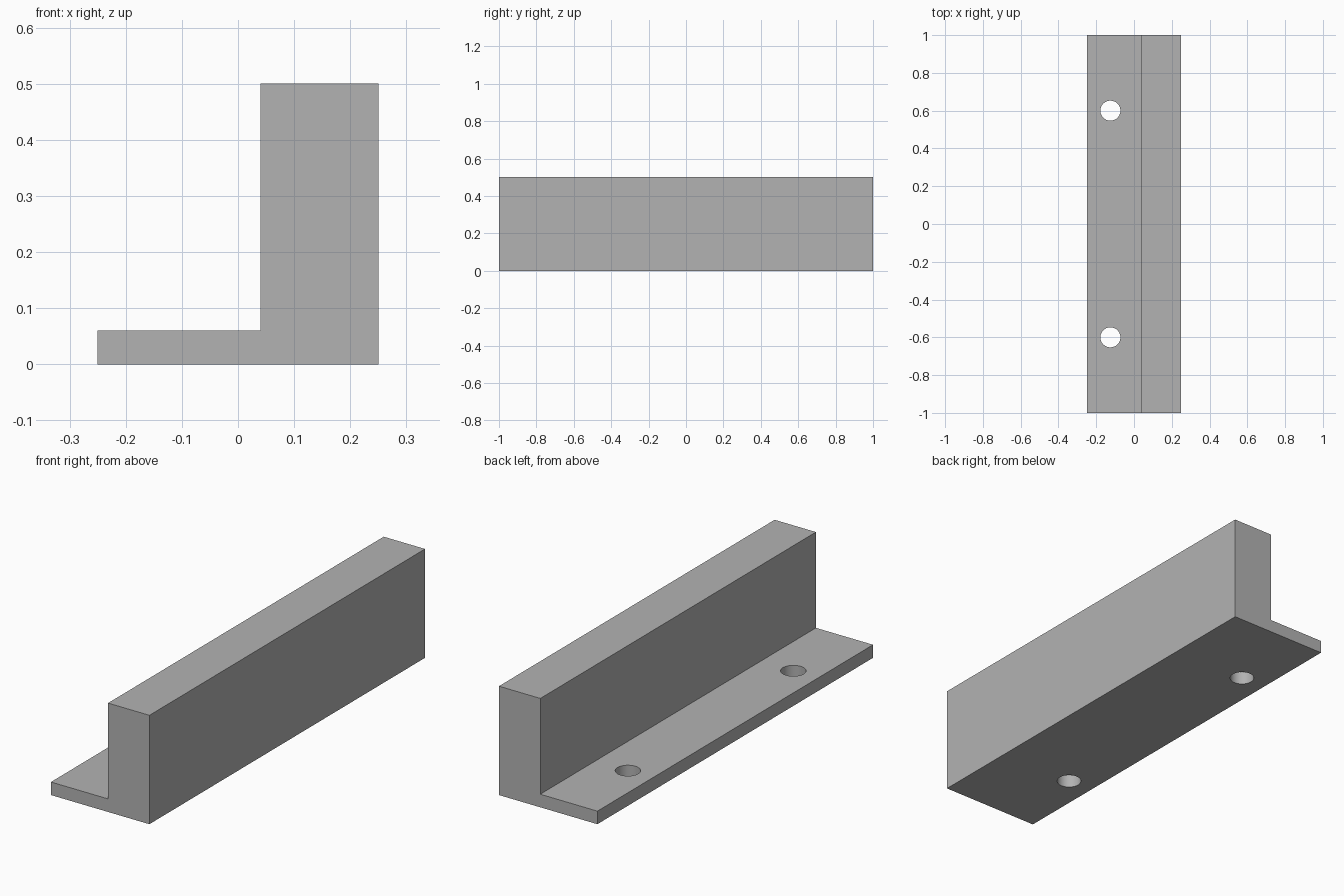
import bpy
import bmesh

default = bpy.data.objects.get("Cube")
if default:
    bpy.data.objects.remove(default, do_unlink=True)

LENGTH = 2.0
HOLE_X, HOLE_Y, HOLE_RADIUS = -0.125, 0.6, 0.053

# Plain grey material
grey = bpy.data.materials.new("plain grey")
grey.use_nodes = True
colour = (0.45, 0.45, 0.45, 1)
grey.diffuse_color = colour
grey.node_tree.nodes["Principled BSDF"].inputs["Base Color"].default_value = colour

# L-shaped section, swept along the length
profile = [(-0.25, 0), (0.25, 0), (0.25, 0.5), (0.04, 0.5), (0.04, 0.06), (-0.25, 0.06)]
bm = bmesh.new()
face = bm.faces.new([bm.verts.new((x, -LENGTH / 2, z)) for x, z in profile])
swept = bmesh.ops.extrude_face_region(bm, geom=[face])["geom"]
bmesh.ops.translate(bm, vec=(0, LENGTH, 0),
                    verts=[v for v in swept if isinstance(v, bmesh.types.BMVert)])
bmesh.ops.recalc_face_normals(bm, faces=bm.faces)
mesh = bpy.data.meshes.new("angle_bracket")
bm.to_mesh(mesh)
bm.free()
mesh.materials.append(grey)
bracket = bpy.data.objects.new("angle_bracket", mesh)
bpy.context.collection.objects.link(bracket)
bpy.context.view_layer.objects.active = bracket

# Screw holes through the flange
for side in (-1, 1):
    bpy.ops.mesh.primitive_cylinder_add(vertices=48, radius=HOLE_RADIUS, depth=0.3,
                                        location=(HOLE_X, side * HOLE_Y, 0.03))
    cutter = bpy.context.object
    cutter.name = "hole_cutter"
    cutter.hide_render = True
    cutter.data.materials.append(grey)
    cut = bracket.modifiers.new("screw_hole", "BOOLEAN")
    cut.operation = "DIFFERENCE"
    cut.solver = "EXACT"
    cut.object = cutter
    bpy.context.view_layer.objects.active = bracket
    bpy.ops.object.modifier_apply(modifier=cut.name)
    bpy.data.objects.remove(cutter, do_unlink=True)

# Smooth hole walls, sharp edges elsewhere
bpy.ops.object.select_all(action="DESELECT")
bracket.select_set(True)
bpy.context.view_layer.objects.active = bracket
bpy.ops.object.shade_smooth_by_angle(angle=0.5)
